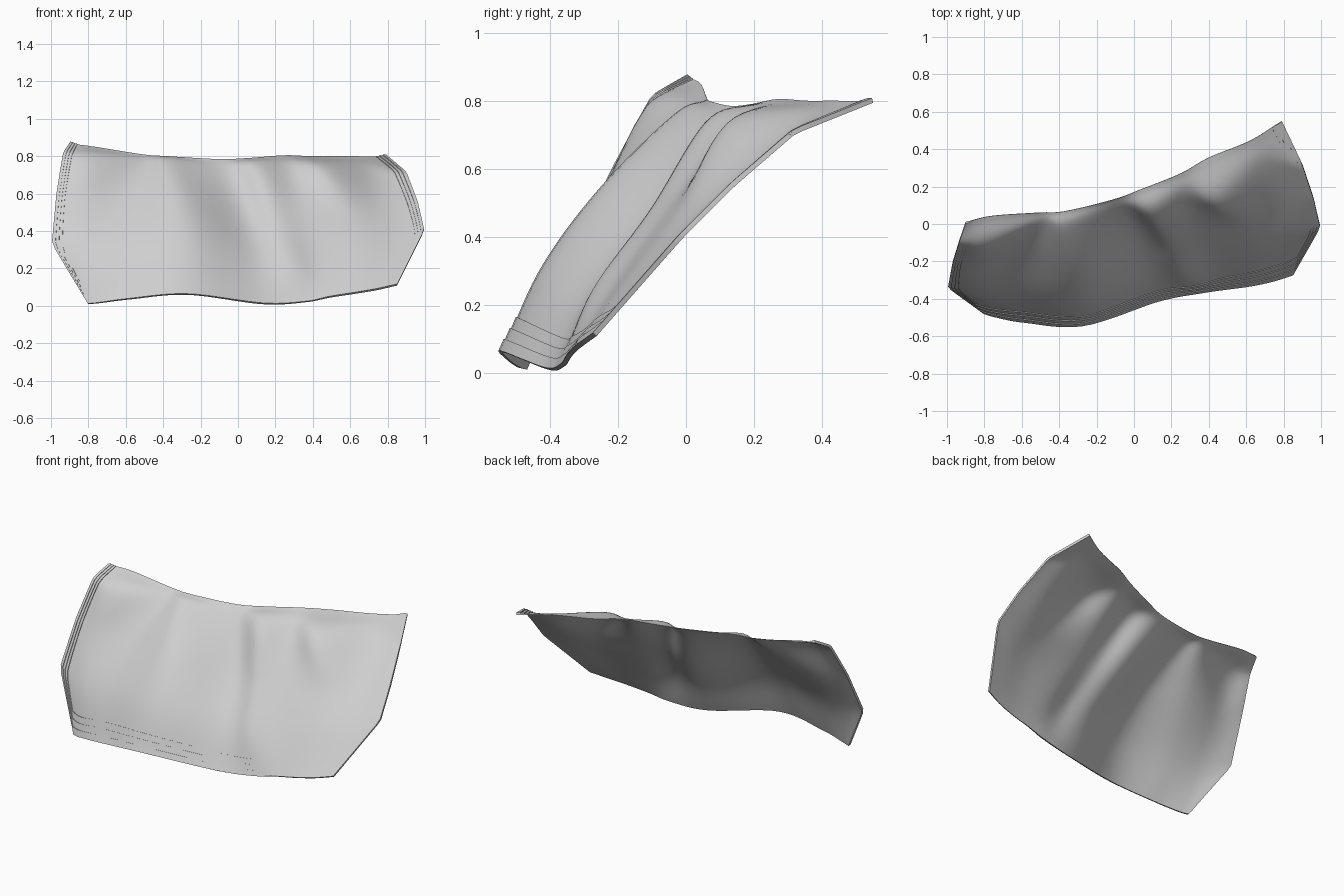
import bpy, bmesh
from mathutils import Vector

if "Cube" in bpy.data.objects:
    bpy.data.objects.remove(bpy.data.objects["Cube"])

# Fold lines from left to right; each runs from the bottom hem up to the top rim
FOLDS = [
    [(-.80, -.47, .01), (-.993, -.33, .33), (-.97, -.205, .60), (-.935, -.09, .81), (-.90, .01, .868)],
    [(-.74, -.488, .015), (-.82, -.385, .28), (-.82, -.24, .54), (-.78, -.11, .78), (-.76, .043, .85)],
    [(-.58, -.518, .035), (-.62, -.385, .31), (-.56, -.175, .58), (-.51, -.01, .76), (-.51, .06, .81)],
    [(-.27, -.535, .06), (-.27, -.42, .31), (-.29, -.25, .54), (-.36, -.03, .76), (-.37, .068, .80)],
    [(.13, -.405, .01), (.09, -.285, .24), (.02, -.09, .48), (-.06, .07, .71), (-.11, .13, .785)],
    [(.36, -.36, .02), (.28, -.275, .24), (.20, -.105, .48), (.10, .06, .74), (.05, .19, .79)],
    [(.49, -.342, .045), (.43, -.21, .26), (.36, -.04, .50), (.28, .15, .74), (.25, .27, .805)],
    [(.62, -.325, .065), (.66, -.155, .30), (.61, -.015, .48), (.46, .13, .735), (.40, .355, .80)],
    [(.74, -.30, .085), (.84, -.09, .33), (.80, .085, .51), (.70, .32, .73), (.62, .445, .80)],
    [(.85, -.265, .11), (.995, -.01, .40), (.96, .14, .55), (.90, .32, .705), (.79, .55, .797)],
]
HEM_U, HEM_V = .036, .10


def spline(points, t, straight=False):
    """Curve through the points, t from 0 to 1, smooth or with straight runs."""
    p = [Vector(q) for q in points]
    p = [2 * p[0] - p[1]] + p + [2 * p[-1] - p[-2]]
    n = len(points) - 1
    i = min(int(max(t, 0) * n), n - 1)
    f = t * n - i
    a, b, c, d = p[i:i + 4]
    if straight:
        return b.lerp(c, f)
    return .5 * (2 * b + (c - a) * f + (2 * a - 5 * b + 4 * c - d) * f * f
                 + (3 * b - a - 3 * c + d) * f ** 3)


def cloth(u, v):
    return spline([spline(f, v, f in (FOLDS[0], FOLDS[-1])) for f in FOLDS], u)


def normal(u, v):
    e = .004
    u0, u1, v0, v1 = max(u - e, 0), min(u + e, 1), max(v - e, 0), min(v + e, 1)
    du = cloth(u1, v) - cloth(u0, v)
    dv = cloth(u, v1) - cloth(u, v0)
    return du.cross(dv).normalized()


# Parameter grid with extra lines at the hem steps
steps = [k / 3 for k in range(4)]
US = ([HEM_U * s for s in steps]
      + [HEM_U + (1 - 2 * HEM_U) * i / 60 for i in range(1, 60)]
      + [1 - HEM_U * s for s in reversed(steps)])
VS = [HEM_V * s for s in steps] + [HEM_V + (1 - HEM_V) * j / 28 for j in range(1, 29)]
BASE = [[cloth(u, v) for v in VS] for u in US]
NORM = [[normal(u, v) for v in VS] for u in US]

grey = bpy.data.materials.new("light grey cloth")
grey.diffuse_color = (.62, .62, .62, 1)
grey.use_nodes = True
grey.node_tree.nodes["Principled BSDF"].inputs["Base Color"].default_value = grey.diffuse_color


def layer(name, lift, thickness, keep):
    """Part of the cloth raised along its normal and given a thickness."""
    bm = bmesh.new()
    vs = [[bm.verts.new(BASE[i][j] + NORM[i][j] * lift) for j in range(len(VS))]
          for i in range(len(US))]
    for i in range(len(US) - 1):
        for j in range(len(VS) - 1):
            u, v = (US[i] + US[i + 1]) / 2, (VS[j] + VS[j + 1]) / 2
            if keep(min(u / HEM_U, (1 - u) / HEM_U, v / HEM_V)):
                bm.faces.new((vs[i][j], vs[i + 1][j], vs[i + 1][j + 1], vs[i][j + 1]))
    bmesh.ops.delete(bm, geom=[v for v in bm.verts if not v.link_faces], context='VERTS')
    me = bpy.data.meshes.new(name)
    bm.to_mesh(me)
    bm.free()
    me.materials.append(grey)
    ob = bpy.data.objects.new(name, me)
    bpy.context.collection.objects.link(ob)
    bpy.ops.object.select_all(action='DESELECT')
    ob.select_set(True)
    bpy.context.view_layer.objects.active = ob
    mod = ob.modifiers.new("thickness", 'SOLIDIFY')
    mod.thickness, mod.offset = thickness, -1
    bpy.ops.object.modifier_apply(modifier=mod.name)
    bpy.ops.object.shade_smooth_by_angle(angle=.7)


# Draped sheet
layer("draped_sheet", 0, .003, lambda d: True)

# Stepped hem on the left, bottom and right edges
for k in (1, 2, 3):
    layer(f"hem_layer_{k}", .004 * (4 - k), .004, lambda d, k=k: d < k / 3)
